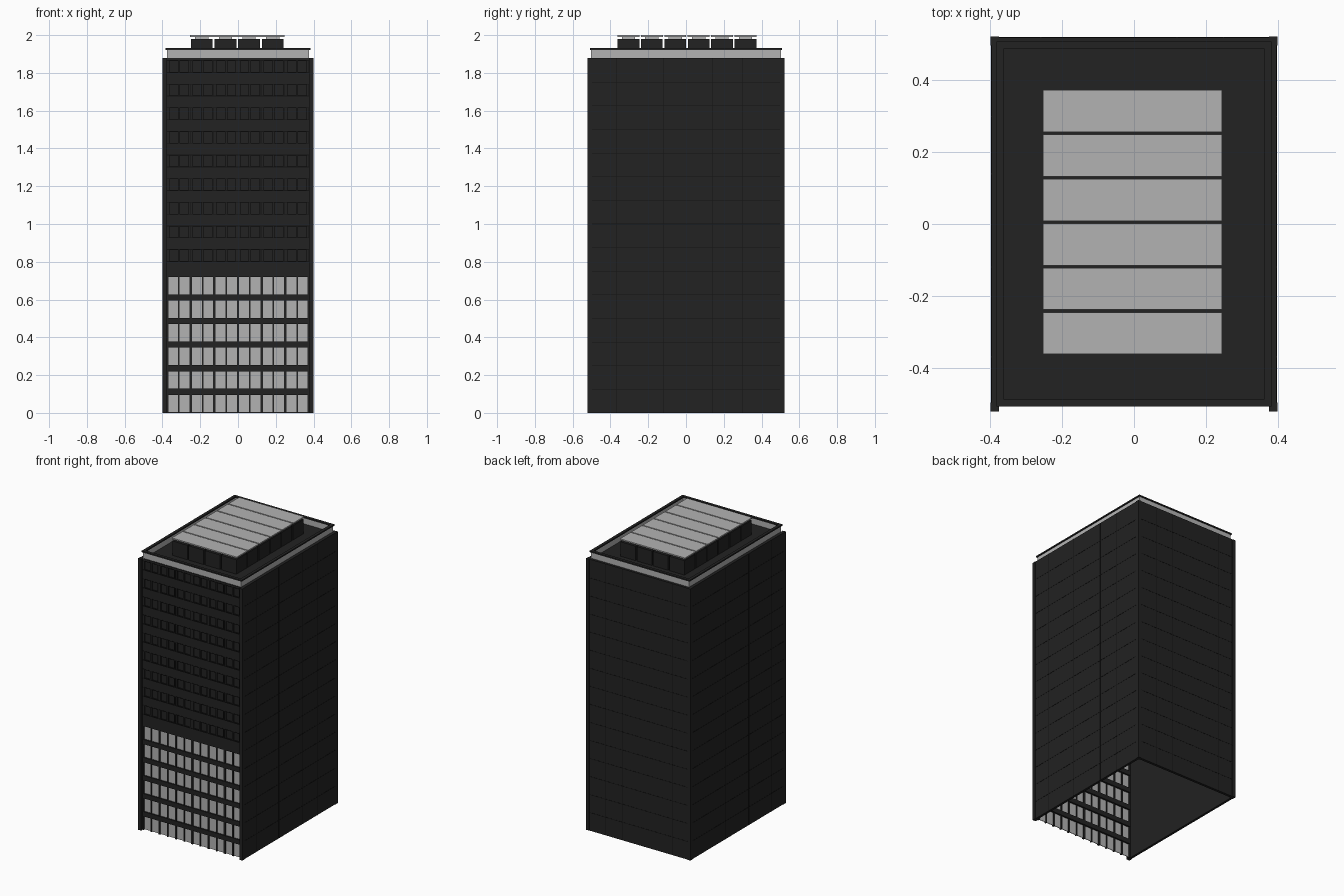
import bpy, bmesh
from mathutils import Matrix, Vector

if "Cube" in bpy.data.objects:
    bpy.data.objects.remove(bpy.data.objects["Cube"])


def material(name, value):
    m = bpy.data.materials.new(name)
    m.use_nodes = True
    colour = (value, value, value, 1)
    m.diffuse_color = colour
    m.node_tree.nodes["Principled BSDF"].inputs["Base Color"].default_value = colour
    return m


DARK = material("charcoal", 0.016)
SEAM = material("black seam", 0.006)
GREY = material("light grey", 0.45)


def boxes(name, mat, spans):
    """One object from a list of ((x0, x1), (y0, y1), (z0, z1)) boxes."""
    bm = bmesh.new()
    for span in spans:
        centre = Vector([(a + b) / 2 for a, b in span])
        size = Vector([b - a for a, b in span])
        bmesh.ops.create_cube(bm, size=1, matrix=Matrix.LocRotScale(centre, None, size))
    mesh = bpy.data.meshes.new(name)
    bm.to_mesh(mesh)
    bm.free()
    mesh.materials.append(mat)
    obj = bpy.data.objects.new(name, mesh)
    bpy.context.collection.objects.link(obj)
    return obj


def around(c, w):
    return (c - w / 2, c + w / 2)


W, D, H = 0.397, 0.52, 1.88      # half width, half depth, wall height
FLOOR, BAY, LIT = 0.125, 0.125, 6
GLASS = -0.498                   # plane of the window panes
FACE = -0.507                    # plane of the facade bands
EDGE = 0.376                     # facade ends at the corner columns
floors = range(15)

# Hollow shell: side walls, back wall, corner columns, roof
boxes("side_walls", DARK, [(tuple(sorted((s * W, s * (W - 0.016)))), (-0.5, D - 0.004), (0, H))
                           for s in (-1, 1)])
boxes("back_wall", DARK, [((-W, W), (D - 0.018, D), (0, H))])
boxes("corner_columns", DARK, [(around(sx * 0.388, 0.024), around(sy * 0.51, 0.025), (0, H))
                               for sx in (-1, 1) for sy in (-1, 1)])
boxes("roof_deck", DARK, [((-0.39, 0.39), (-0.502, 0.515), (H - 0.015, H))])

# Lit lower windows with floor bands and mullions
boxes("lower_windows", GREY, [((-EDGE, EDGE), (GLASS, GLASS + 0.004),
                               (i * FLOOR + 0.003, i * FLOOR + 0.095)) for i in range(LIT)])
boxes("floor_bands", DARK, [((-EDGE, EDGE), (FACE, GLASS + 0.016),
                             (i * FLOOR + 0.095, (i + 1) * FLOOR + 0.003)) for i in range(LIT)])
boxes("mullions", DARK, [(around(i * BAY / 2, 0.008 if i % 2 else 0.013),
                          (FACE + 0.003, GLASS + 0.01), (0, LIT * FLOOR)) for i in range(-6, 7)])

# Dark upper facade: recessed glazing between solid spandrels
top = LIT * FLOOR
boxes("upper_glazing", DARK, [((-EDGE, EDGE), (GLASS, GLASS + 0.008), (top, H))])
spandrels, posts, joints = [], [], []
for i in floors[LIT:]:
    z = i * FLOOR
    spandrels.append(((-EDGE, EDGE), (FACE, GLASS), (z - 0.01, z + 0.052)))
    row = (z + 0.052, min(z + 0.115, H))
    for k in range(-6, 7):
        posts.append((around(k * BAY / 2, 0.012 if k % 2 else 0.024), (FACE + 0.001, GLASS), row))
    for k in (-2, -1, 1, 2, 3):
        joints.append((around(k * BAY - 0.003, 0.004), (FACE - 0.001, GLASS), row))
    for level in row:
        joints.append(((-EDGE, EDGE), (FACE - 0.001, GLASS), around(level, 0.004)))
spandrels.append(((-EDGE, EDGE), (FACE, GLASS), (H - 0.015, H)))
boxes("upper_spandrels", DARK, spandrels)
boxes("upper_posts", DARK, posts)
boxes("upper_joints", SEAM, joints)

# Cladding seams on the sides and back
seams = []
for i in floors[1:]:
    z = around(i * FLOOR, 0.003)
    seams.append(((-EDGE, EDGE), (D, D + 0.001), z))
    seams += [(around(s * W, 0.002), (-0.497, 0.497), z) for s in (-1, 1)]
seams += [(around(x, 0.003), (D, D + 0.001), (0, H)) for x in (-0.26, 0.12, 0.25)]
seams += [(around(s * W, 0.002), around(y, 0.003), (0, H))
          for s in (-1, 1) for y in (-0.37, -0.12, 0.14, 0.3)]
boxes("cladding_seams", SEAM, seams)


def ring(name, mat, x, y, t, z):
    """Rectangular frame of thickness t with outer half sizes x and y."""
    boxes(name, mat, [((-x, x), (-y, -y + t), z), ((-x, x), (y - t, y), z),
                      ((-x, -x + t), (-y + t, y - t), z), ((x - t, x), (-y + t, y - t), z)])


# Parapet and its dark coping
ring("parapet", GREY, 0.376, 0.503, 0.008, (H, 1.922))
ring("parapet_coping", DARK, 0.383, 0.509, 0.02, (1.922, 1.931))

# Rooftop plant: grid of units under long slats
xs = [-0.004 + (i - 1.5) * BAY for i in range(4)]
ys = [0.005 + (j - 2.5) * 0.124 for j in range(6)]
boxes("roof_units", DARK, [(around(x, 0.115), around(y, 0.115), (H, 1.98)) for x in xs for y in ys])
boxes("slat_supports", GREY, [(around(x, 0.07), around(y, 0.07), (1.98, 1.991)) for x in xs for y in ys])
boxes("roof_slats", GREY, [((-0.253, 0.245), around(y, 0.116), (1.991, 2.0)) for y in ys])
